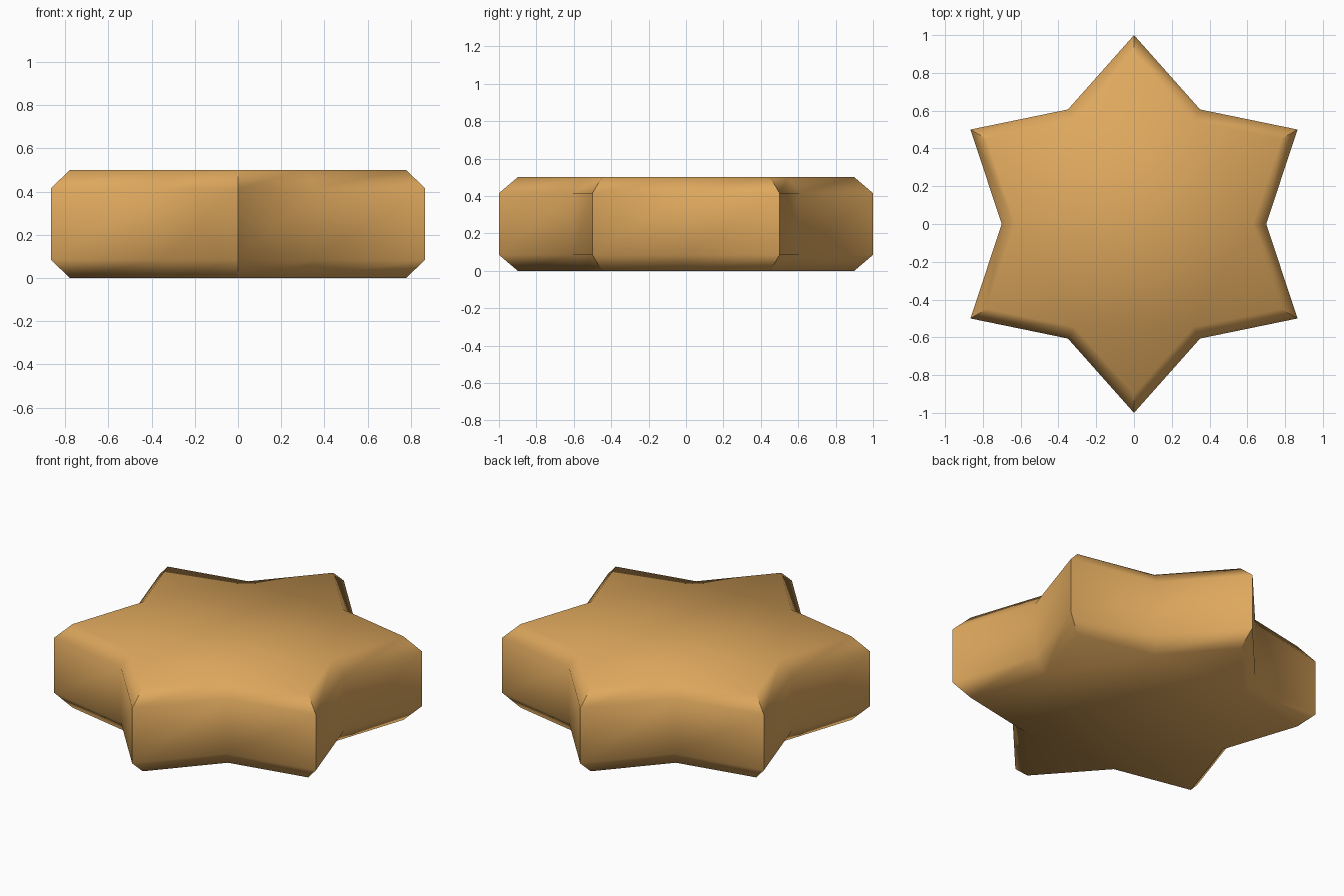
import bpy
import bmesh
from math import sin, cos, pi, radians

cube = bpy.data.objects.get("Cube")
if cube:
    bpy.data.objects.remove(cube, do_unlink=True)

POINTS = 6
TIP, VALLEY = 1.0, 0.7
# (height, outline scale) of each ring: chamfered bottom, straight wall, chamfered top
RINGS = [(0.0, 0.9), (0.085, 1.0), (0.415, 1.0), (0.5, 0.9)]

# Warm golden tan
tan = bpy.data.materials.new("golden_tan")
tan.use_nodes = True
color = (0.73, 0.39, 0.11, 1.0)
tan.diffuse_color = color
tan.node_tree.nodes["Principled BSDF"].inputs["Base Color"].default_value = color


def star_ring(bm, z, scale):
    """One star outline, starting with a tip on +y."""
    verts = []
    for i in range(POINTS * 2):
        angle = pi / 2 + i * pi / POINTS
        r = scale * (VALLEY if i % 2 else TIP)
        verts.append(bm.verts.new((r * cos(angle), r * sin(angle), z)))
    return verts


# Thick star with chamfered rims
bm = bmesh.new()
rings = [star_ring(bm, z, s) for z, s in RINGS]
n = POINTS * 2
for low, high in zip(rings, rings[1:]):
    for i in range(n):
        j = (i + 1) % n
        bm.faces.new((low[i], low[j], high[j], high[i]))
bm.faces.new(rings[-1])
bm.faces.new(rings[0][::-1])
bm.normal_update()

mesh = bpy.data.meshes.new("star_block")
bm.to_mesh(mesh)
bm.free()
mesh.materials.append(tan)
star = bpy.data.objects.new("star_block", mesh)
bpy.context.collection.objects.link(star)

# Soft rims and valleys, crisp tips
bpy.ops.object.select_all(action='DESELECT')
star.select_set(True)
bpy.context.view_layer.objects.active = star
bpy.ops.object.shade_smooth_by_angle(angle=radians(60))
